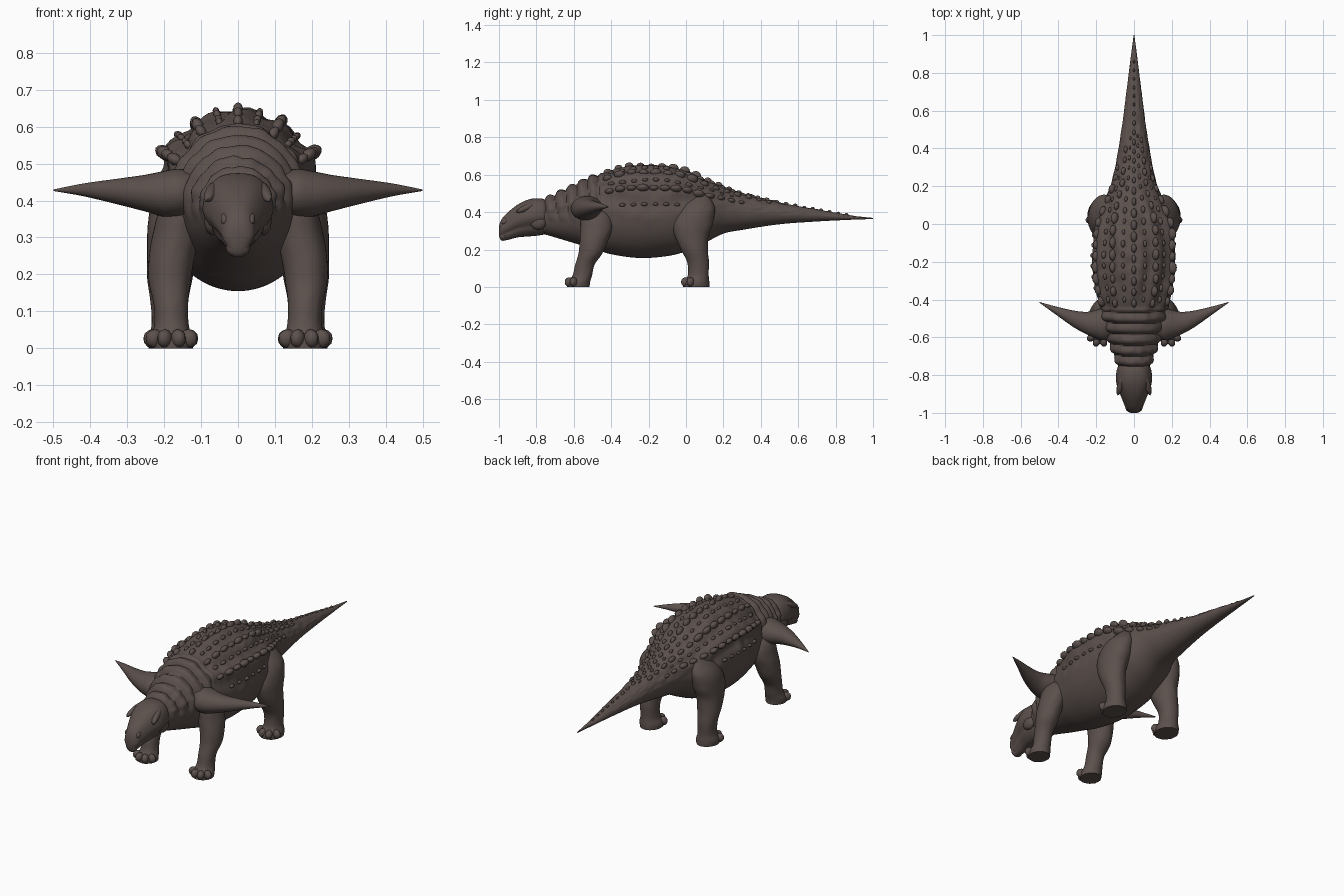
import bpy, bmesh, random
from math import sin, cos, pi, radians, exp
from mathutils import Vector, Matrix, noise

random.seed(4)
cube = bpy.data.objects.get("Cube")
if cube:
    bpy.data.objects.remove(cube, do_unlink=True)

hide = bpy.data.materials.new("dark brown hide")
hide.use_nodes = True
colour = (0.105, 0.08, 0.072, 1)
hide.diffuse_color = colour
hide.node_tree.nodes["Principled BSDF"].inputs["Base Color"].default_value = colour


def sample(stations, t):
    """Smooth interpolation of a station table by its first column."""
    n = len(stations)
    i = 0
    while i < n - 2 and t > stations[i + 1][0]:
        i += 1
    a, b = stations[i], stations[i + 1]
    before, after = stations[max(i - 1, 0)], stations[min(i + 2, n - 1)]
    span = b[0] - a[0]
    u = (t - a[0]) / span
    out = []
    for k in range(1, len(a)):
        ma = (b[k] - before[k]) / (b[0] - before[0]) * span
        mb = (after[k] - a[k]) / (after[0] - a[0]) * span
        out.append((2*u**3 - 3*u*u + 1) * a[k] + (u**3 - 2*u*u + u) * ma
                   + (3*u*u - 2*u**3) * b[k] + (u**3 - u*u) * mb)
    return out


def finish(name, bm, angle=50):
    bmesh.ops.recalc_face_normals(bm, faces=bm.faces)
    mesh = bpy.data.meshes.new(name)
    bm.to_mesh(mesh)
    bm.free()
    mesh.materials.append(hide)
    ob = bpy.data.objects.new(name, mesh)
    bpy.context.collection.objects.link(ob)
    bpy.ops.object.select_all(action="DESELECT")
    ob.select_set(True)
    bpy.context.view_layer.objects.active = ob
    bpy.ops.object.shade_smooth_by_angle(angle=radians(angle))
    return ob


def skin(bm, point, start, end, rows, sides):
    """Closed tube through point(t, angle)."""
    rings = []
    for r in range(rows + 1):
        t = start + (end - start) * r / rows
        rings.append([bm.verts.new(point(t, 2 * pi * s / sides)) for s in range(sides)])
    for a, b in zip(rings, rings[1:]):
        for s in range(sides):
            q = (s + 1) % sides
            bm.faces.new((a[s], a[q], b[q], b[s]))
    bm.faces.new(rings[0])
    bm.faces.new(rings[-1])


def blob(bm, centre, size, turn=None, detail=2):
    m = Matrix.Translation(centre) @ (turn or Matrix()) @ Matrix.Diagonal((*size, 1))
    bmesh.ops.create_icosphere(bm, subdivisions=detail, radius=1, matrix=m)


# Body: y, top, bottom, half width
BODY = [(-0.82, .44, .30, .06), (-0.7, .49, .265, .10), (-0.6, .54, .235, .14),
        (-0.5, .585, .205, .165), (-0.4, .62, .175, .19), (-0.25, .645, .155, .215),
        (-0.1, .64, .165, .215), (0, .615, .19, .20), (0.1, .575, .235, .17),
        (0.2, .535, .285, .125), (0.3, .50, .305, .10), (0.5, .45, .335, .066),
        (0.7, .415, .35, .04), (0.9, .38, .36, .015), (1, .369, .363, .002)]


def body_point(y, a):
    top, bottom, w = sample(BODY, y)
    upper = max(0, min(1, cos(a) * 1.6 + .45))
    grow = 0
    # Overlapping neck collars
    if y < -.44:
        fade = min(1, (y + .8) / .06, (-.44 - y) / .04)
        phase = ((y + .8 + .015 * cos(a)) / .058) % 1
        grow += max(0, fade) * upper * (.022 * sin(pi * phase ** .6) - .004)
    # Lengthwise hide folds along the back
    fold = exp(-((y + .15) / .3) ** 4)
    grow += fold * upper * .007 * cos(12 * a + 2 * sin(9 * y))
    rough = noise.noise(Vector((sin(a) * 4, y * 18, cos(a) * 4)))
    grow += upper * rough * .007 * min(1, w / .1)
    # Armour shelf on the flanks
    off = min(abs(a - 1.02), abs(2 * pi - a - 1.02))
    grow += .016 * exp(-(off / .12) ** 2) * exp(-((y + .18) / .27) ** 4)
    h = (top - bottom) / 2
    return Vector((sin(a) * (w + grow), y, (top + bottom) / 2 + cos(a) * (h + grow)))


bm = bmesh.new()
skin(bm, body_point, -.82, 1, 260, 84)
finish("body_and_tail", bm)

# Rows of armour scutes: angle, first y, last y, spacing, size
bm = bmesh.new()
ROWS = [(0, -.42, .86, .062, 1), (.27, -.4, .5, .07, .7), (.55, -.42, .45, .065, 1.1),
        (.8, -.4, .25, .07, .7), (1.05, -.41, .3, .06, 1.15), (1.4, -.34, .0, .07, .6)]
for angle, first, last, gap, size in ROWS:
    for side in ((1, -1) if angle else (1,)):
        y = first
        while y < last:
            a = (side * angle) % (2 * pi)
            p = body_point(y, a)
            scale = size * min(1, .25 + sample(BODY, y)[2] * 4.2) * random.uniform(.8, 1.15)
            along = (body_point(y + .02, a) - body_point(y - .02, a)).normalized()
            out = Vector((sin(a), 0, cos(a)))
            out = (out - along * out.dot(along)).normalized()
            turn = Matrix((along.cross(out), along, out)).transposed().to_4x4()
            blob(bm, p, (.015 * scale, .026 * scale, .021 * scale), turn)
            y += gap * (.55 + .45 * min(1, scale))
finish("back_scutes", bm)

# Head: y, top, bottom, half width
HEAD = [(-1, .325, .275, .018), (-.99, .355, .25, .038), (-.96, .392, .25, .05),
        (-.9, .44, .265, .074), (-.84, .468, .27, .094), (-.79, .474, .275, .094),
        (-.75, .465, .285, .08), (-.73, .44, .31, .04)]


def head_point(y, a):
    top, bottom, w = sample(HEAD, y)
    c, s = cos(a), sin(a)
    # Flat crown, narrower jaw, and a crease for the mouth
    width = w * (1 - .3 * max(0, -c)) * (abs(s) ** .75) * (1 if s > 0 else -1)
    crease = .007 * exp(-((c + .45) / .13) ** 2) * min(1, (y + 1) / .05)
    z = (top + bottom) / 2 + (top - bottom) / 2 * c
    return Vector((width - crease * (1 if s > 0 else -1) * abs(s), y, z))


bm = bmesh.new()
skin(bm, head_point, -1, -.73, 48, 56)
for side in (1, -1):
    # Brow ridge, cheek boss and nostril rim
    blob(bm, (side * .07, -.85, .425), (.018, .065, .017),
         Matrix.Rotation(radians(24), 4, "X") @ Matrix.Rotation(side * radians(14), 4, "Z"))
    blob(bm, (side * .07, -.79, .345), (.022, .045, .04))
    blob(bm, (side * .036, -.966, .35), (.011, .022, .014), Matrix.Rotation(.6, 4, "X"))
# Hooked beak tip
blob(bm, (0, -.978, .272), (.034, .02, .026))
finish("head", bm)

# Limbs: z, centre x, centre y, half width, half length
FRONT = [(0, .18, -.575, .055, .06), (.025, .18, -.573, .057, .06), (.06, .18, -.555, .047, .052),
         (.12, .182, -.54, .047, .052), (.18, .185, -.51, .056, .064), (.24, .18, -.495, .062, .074),
         (.31, .165, -.48, .066, .084), (.38, .15, -.48, .06, .08), (.44, .14, -.49, .02, .03)]
HIND = [(0, .182, .055, .06, .07), (.025, .182, .055, .062, .07), (.06, .184, .065, .05, .056),
        (.13, .186, .065, .052, .058), (.2, .184, .045, .062, .072), (.27, .178, .03, .068, .09),
        (.34, .17, .035, .074, .108), (.42, .155, .055, .068, .1), (.5, .13, .075, .02, .04)]


def limb(name, table, side):
    def point(z, a):
        x, y, rx, ry = sample(table, z)
        bump = 1 + .03 * noise.noise(Vector((cos(a) * 2, sin(a) * 2, z * 14)))
        return Vector((side * (x + rx * cos(a) * bump), y + ry * sin(a) * bump, z))
    bm = bmesh.new()
    skin(bm, point, 0, table[-1][0], 44, 36)
    x, y, rx, ry = table[0][1:]
    # Toes fan across the front of the foot
    for k in range(4):
        a = radians(-150 + 40 * k)
        blob(bm, (side * (x + rx * .95 * cos(a)), y + ry * .85 * sin(a), .026),
             (.02, .027, .026), Matrix.Rotation(side * (a + pi / 2), 4, "Z"))
    finish(name, bm, 60)


# Shoulder spikes: x, centre y, centre z, half length, half height
SPIKE = [(.1, -.525, .42, .07, .055), (.16, -.53, .42, .085, .066), (.2, -.53, .418, .075, .062),
         (.25, -.525, .42, .06, .05), (.32, -.502, .424, .044, .036), (.42, -.455, .429, .02, .017),
         (.5, -.415, .428, .002, .002)]


def spike(name, side):
    def point(x, a):
        y, z, ry, rz = sample(SPIKE, x)
        return Vector((side * x, y + ry * cos(a), z + rz * sin(a)))
    bm = bmesh.new()
    skin(bm, point, .1, .5, 40, 32)
    finish(name, bm)


for label, side in (("left", 1), ("right", -1)):
    limb(label + "_front_leg", FRONT, side)
    limb(label + "_hind_leg", HIND, side)
    spike(label + "_shoulder_spike", side)
